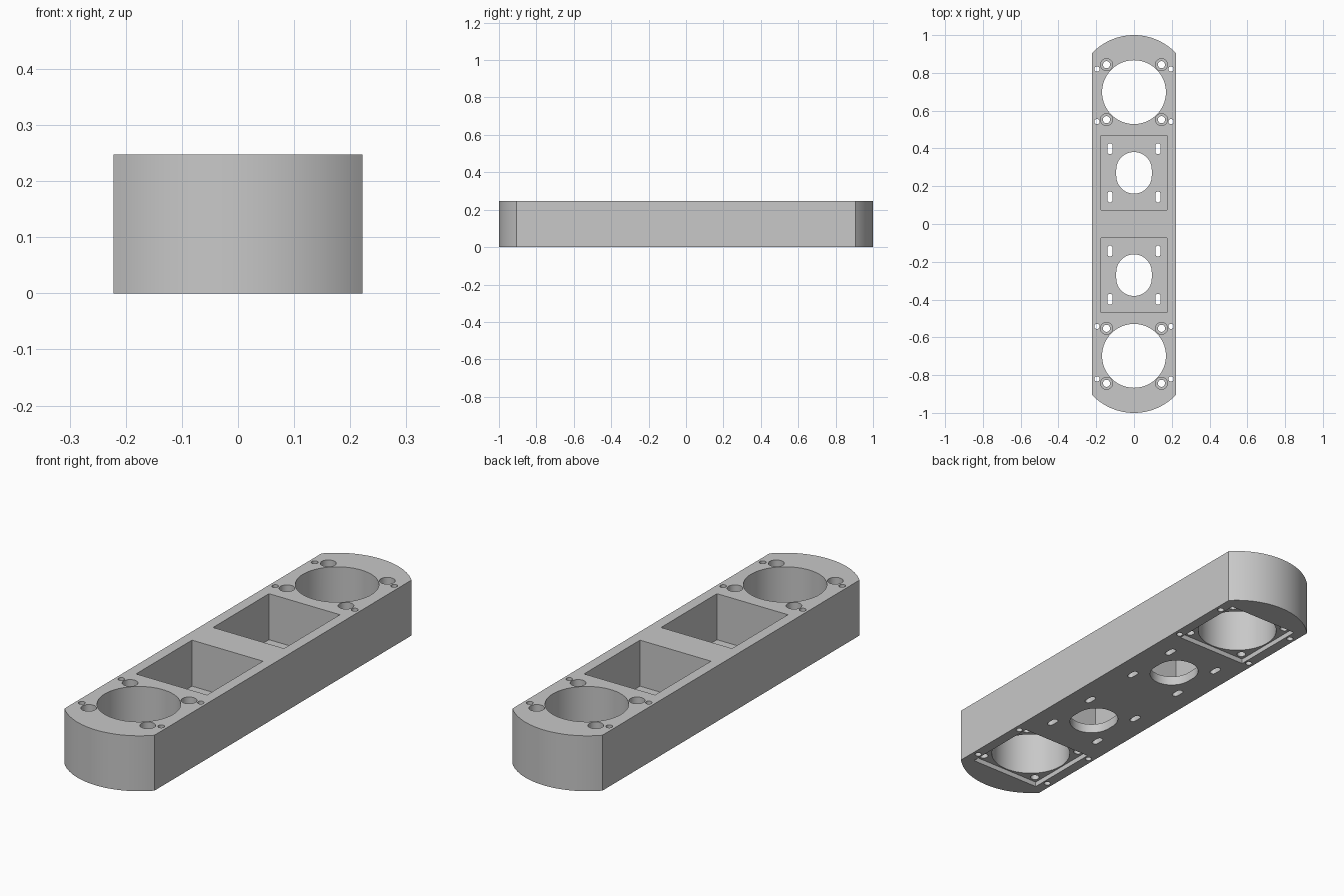
import bpy, bmesh
from math import pi, sin, cos, asin, radians

cube = bpy.data.objects.get("Cube")
if cube:
    bpy.data.objects.remove(cube, do_unlink=True)

HALF_W, HEIGHT, SIDE_Y = 0.222, 0.247, 0.905
FLOOR, RECESS = 0.042, 0.022
BELOW, ABOVE = -0.1, HEIGHT + 0.1
HOLE_Y, POCKET_Y = 0.698, 0.271
SIGNS = (-1, 1)

grey = bpy.data.materials.new("light_grey")
grey.use_nodes = True
colour = (0.58, 0.58, 0.58, 1)
grey.diffuse_color = colour
grey.node_tree.nodes["Principled BSDF"].inputs["Base Color"].default_value = colour


def prism(bm, outline, z0, z1):
    """Extrude a counter-clockwise outline from z0 to z1."""
    face = bm.faces.new([bm.verts.new((x, y, z0)) for x, y in outline])
    top = bmesh.ops.extrude_face_region(bm, geom=[face])["geom"]
    verts = [v for v in top if isinstance(v, bmesh.types.BMVert)]
    bmesh.ops.translate(bm, verts=verts, vec=(0, 0, z1 - z0))


def rectangle(cx, cy, hx, hy):
    return [(cx - hx, cy - hy), (cx + hx, cy - hy), (cx + hx, cy + hy), (cx - hx, cy + hy)]


def obround(cx, cy, r, half_length, n):
    """Slot along y; a circle when half_length equals r."""
    s = half_length - r
    if s <= 0:
        return [(cx + r * cos(2 * pi * i / n), cy + r * sin(2 * pi * i / n)) for i in range(n)]
    h = n // 2
    arc = [(r * cos(pi * i / h), s + r * sin(pi * i / h)) for i in range(h + 1)]
    return [(cx + x, cy + y) for x, y in arc] + [(cx - x, cy - y) for x, y in arc]


def make_object(name, bm):
    bmesh.ops.recalc_face_normals(bm, faces=bm.faces)
    mesh = bpy.data.meshes.new(name)
    bm.to_mesh(mesh)
    bm.free()
    obj = bpy.data.objects.new(name, mesh)
    bpy.context.collection.objects.link(obj)
    mesh.materials.append(grey)
    return obj


# Body: straight sides with shallow arcs at both ends
rise = 1 - SIDE_Y
radius = (HALF_W ** 2 + rise ** 2) / (2 * rise)
sweep = asin(HALF_W / radius)
steps = 32
end = []
for i in range(steps + 1):
    a = sweep * (1 - 2 * i / steps)
    end.append((radius * sin(a), 1 - radius + radius * cos(a)))
bm = bmesh.new()
prism(bm, end + [(-x, -y) for x, y in end], 0, HEIGHT)
body = make_object("enclosure_body", bm)

# Blind cuts: pockets, underside recesses, counterbores
blind = bmesh.new()
through = bmesh.new()
for sy in SIGNS:
    prism(blind, rectangle(0, sy * POCKET_Y, 0.175, 0.197), FLOOR, ABOVE)
    prism(blind, rectangle(0, sy * HOLE_Y, 0.175, 0.175), BELOW, RECESS)
    # Through cuts: large round opening and pocket floor opening
    prism(through, obround(0, sy * HOLE_Y, 0.169, 0.169, 72), BELOW, ABOVE)
    prism(through, obround(0, sy * POCKET_Y, 0.094, 0.110, 48), BELOW, ABOVE)
    for sx in SIGNS:
        for k in SIGNS:
            # Screw holes, edge pin holes and mounting slots
            x, y = sx * 0.1455, sy * HOLE_Y + k * 0.1455
            prism(blind, obround(x, y, 0.032, 0.032, 32), 0.07, ABOVE)
            prism(through, obround(x, y, 0.019, 0.019, 24), BELOW, ABOVE)
            pin_y = sy * (0.681 + k * 0.139)
            prism(through, obround(sx * 0.196, pin_y, 0.014, 0.014, 20), BELOW, ABOVE)
            slot_y = sy * POCKET_Y + k * 0.1275
            prism(through, obround(sx * 0.127, slot_y, 0.0135, 0.029, 20), BELOW, ABOVE)

bpy.ops.object.select_all(action="DESELECT")
body.select_set(True)
bpy.context.view_layer.objects.active = body
for name, cutter_mesh in (("blind_cutter", blind), ("through_cutter", through)):
    cutter = make_object(name, cutter_mesh)
    cutter.hide_render = True
    cut = body.modifiers.new(name, "BOOLEAN")
    cut.operation = "DIFFERENCE"
    cut.solver = "EXACT"
    cut.object = cutter
    bpy.ops.object.modifier_apply(modifier=cut.name)
    bpy.data.objects.remove(cutter, do_unlink=True)

bpy.ops.object.shade_smooth_by_angle(angle=radians(25))
